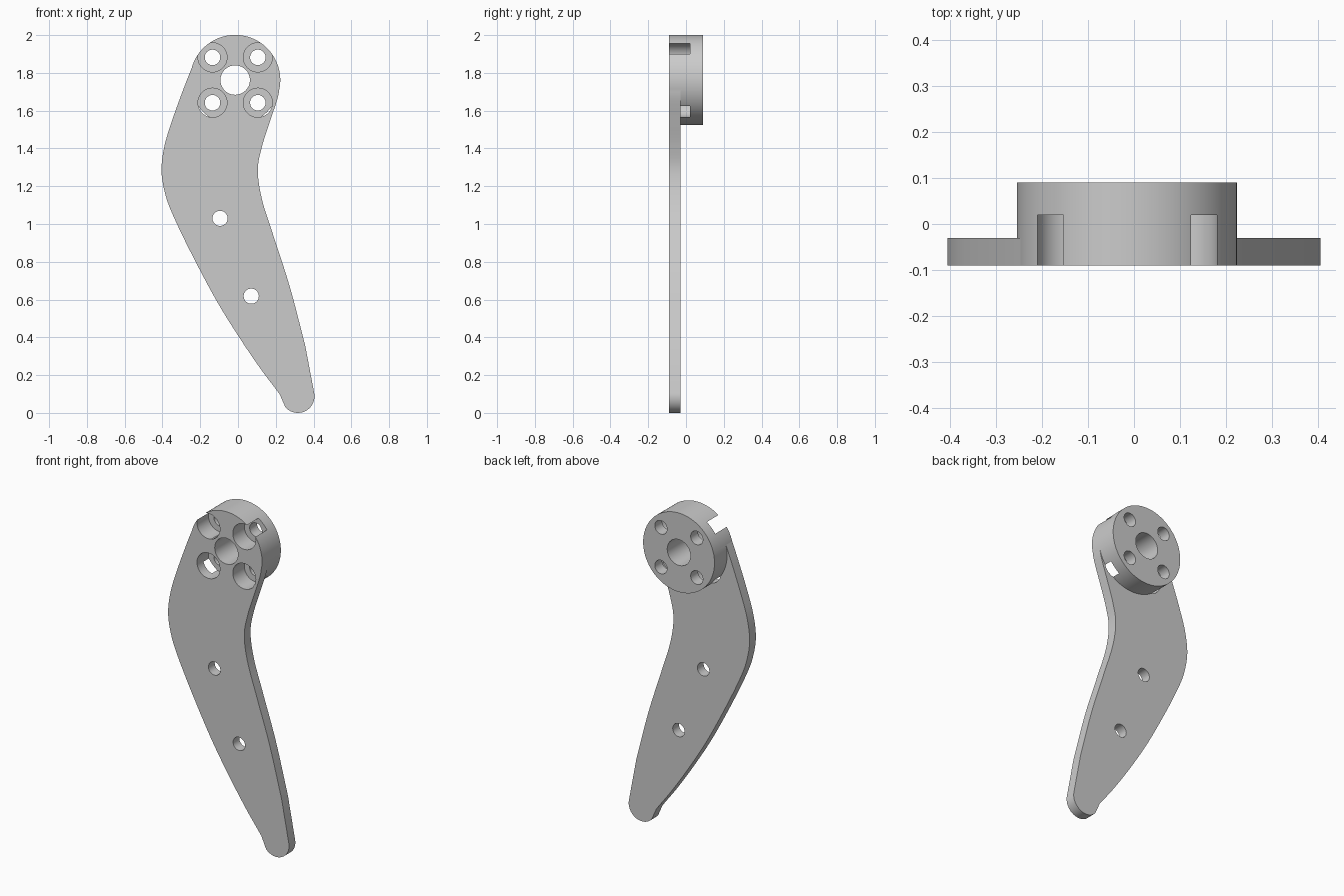
import bpy, bmesh, math
from mathutils import Vector

cube = bpy.data.objects.get("Cube")
if cube:
    bpy.data.objects.remove(cube, do_unlink=True)

# Main dimensions
FRONT, PLATE_BACK, BOSS_BACK = -0.09, -0.03, 0.09
BORE_END = 0.02
HUB = Vector((-0.015, 1.762))
HUB_R = 0.239

grey = bpy.data.materials.new("plain grey")
grey.use_nodes = True
colour = (0.6, 0.6, 0.6, 1)
grey.diffuse_color = colour
grey.node_tree.nodes["Principled BSDF"].inputs["Base Color"].default_value = colour


def arc(centre, radius, start, end, steps):
    return [Vector((centre[0] + radius * math.cos(a), centre[1] + radius * math.sin(a)))
            for a in (math.radians(start + (end - start) * i / steps) for i in range(steps + 1))]


def spline(points, steps=8):
    """Smooth curve through the points."""
    p = [Vector(q) for q in points]
    p = [2 * p[0] - p[1]] + p + [2 * p[-1] - p[-2]]
    out = []
    for a, b, c, d in zip(p, p[1:], p[2:], p[3:]):
        for i in range(steps):
            t = i / steps
            out.append(0.5 * (2 * b + (c - a) * t + (2 * a - 5 * b + 4 * c - d) * t * t
                              + (3 * b - a - 3 * c + d) * t ** 3))
    return out + [p[-2]]


def extrude(name, outline, y0, y1):
    """Solid made by pushing an x-z outline from y0 to y1."""
    bm = bmesh.new()
    face = bm.faces.new([bm.verts.new((p.x, y0, p.y)) for p in outline])
    side = bmesh.ops.extrude_face_region(bm, geom=[face])
    verts = [v for v in side["geom"] if isinstance(v, bmesh.types.BMVert)]
    bmesh.ops.translate(bm, verts=verts, vec=(0, y1 - y0, 0))
    bmesh.ops.recalc_face_normals(bm, faces=bm.faces)
    mesh = bpy.data.meshes.new(name)
    bm.to_mesh(mesh)
    bm.free()
    mesh.materials.append(grey)
    obj = bpy.data.objects.new(name, mesh)
    bpy.context.collection.objects.link(obj)
    return obj


def disc(name, centre, radius, y0, y1, sides=48):
    return extrude(name, arc(centre, radius, 0, 360, sides)[:-1], y0, y1)


def combine(target, tool, operation):
    mod = target.modifiers.new(operation.lower(), 'BOOLEAN')
    mod.operation, mod.solver, mod.object = operation, 'EXACT', tool
    bpy.context.view_layer.objects.active = target
    bpy.ops.object.modifier_apply(modifier=mod.name)
    bpy.data.objects.remove(tool, do_unlink=True)


# Curved arm plate: left edge downwards, rounded tip, right edge upwards
left_edge = spline([(-0.225, 1.875), (-0.283, 1.73), (-0.35, 1.545), (-0.39, 1.41),
                    (-0.405, 1.285), (-0.388, 1.17), (-0.35, 1.06), (-0.255, 0.86),
                    (-0.12, 0.605), (0, 0.41), (0.115, 0.24), (0.22, 0.1)])
tip = arc((0.317, 0.088), 0.088, 221, 370, 20)
right_edge = spline([(0.355, 0.36), (0.275, 0.665), (0.19, 0.93), (0.127, 1.13),
                     (0.105, 1.285), (0.127, 1.41), (0.17, 1.545), (0.208, 1.66),
                     (0.22, 1.72)])
arm = extrude("arm_with_hub", left_edge + tip + right_edge + [HUB], FRONT, PLATE_BACK)

# Round hub
combine(arm, disc("hub", HUB, HUB_R, FRONT, BOSS_BACK, 96), 'UNION')

# Shaft hole and the two small holes down the arm
for centre, radius in ((HUB, 0.078), ((-0.095, 1.03), 0.04), ((0.07, 0.618), 0.04)):
    combine(arm, disc("hole", centre, radius, -0.2, 0.2), 'DIFFERENCE')

# Four bolt holes with wide counterbores that break through the hub rim
for sx in (-1, 1):
    for sz in (-1, 1):
        centre = HUB + Vector((sx, sz)) * 0.12
        combine(arm, disc("counterbore", centre, 0.077, -0.2, BORE_END), 'DIFFERENCE')
        combine(arm, disc("bolt_hole", centre, 0.041, -0.2, 0.2), 'DIFFERENCE')

bpy.ops.object.select_all(action='DESELECT')
arm.select_set(True)
bpy.context.view_layer.objects.active = arm
bpy.ops.object.shade_smooth_by_angle(angle=math.radians(30))
